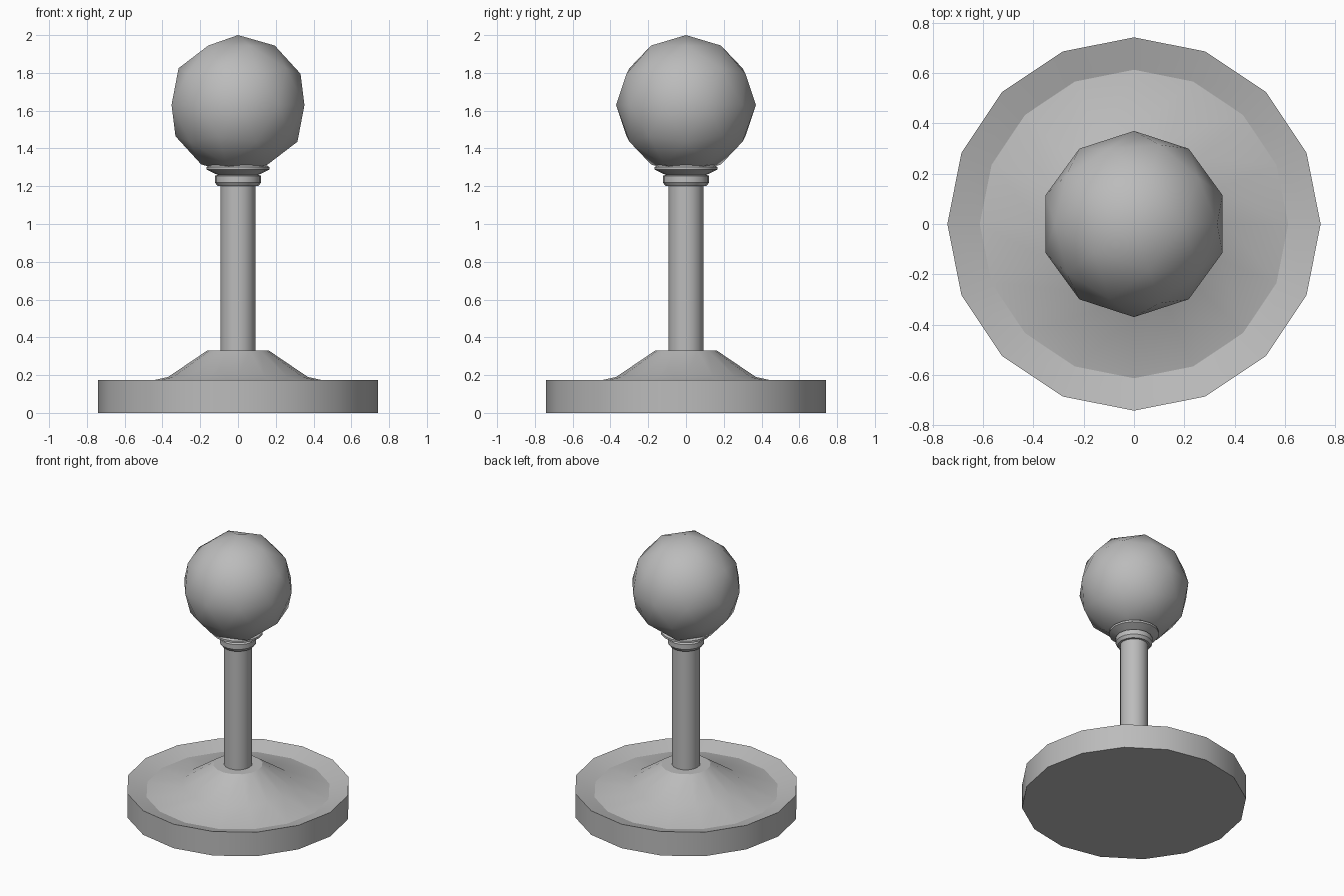
import bpy, bmesh, math

if "Cube" in bpy.data.objects:
    bpy.data.objects.remove(bpy.data.objects["Cube"])

grey = bpy.data.materials.new("plain grey")
grey.diffuse_color = (0.5, 0.5, 0.5, 1)
grey.use_nodes = True
grey.node_tree.nodes["Principled BSDF"].inputs["Base Color"].default_value = grey.diffuse_color


def finish(name, bm, angle):
    """Turn a bmesh into a named, grey, smooth-by-angle object."""
    bmesh.ops.recalc_face_normals(bm, faces=bm.faces)
    mesh = bpy.data.meshes.new(name)
    bm.to_mesh(mesh)
    bm.free()
    mesh.materials.append(grey)
    ob = bpy.data.objects.new(name, mesh)
    bpy.context.collection.objects.link(ob)
    bpy.ops.object.select_all(action='DESELECT')
    ob.select_set(True)
    bpy.context.view_layer.objects.active = ob
    bpy.ops.object.shade_smooth_by_angle(angle=math.radians(angle))
    return ob


def lathe(name, profile, sides=16):
    """Revolve (radius, z) points from bottom to top and cap both ends."""
    bm = bmesh.new()
    rings = [[bm.verts.new((r * math.cos(math.tau * i / sides),
                            r * math.sin(math.tau * i / sides), z))
              for i in range(sides)] for r, z in profile]
    for a, b in zip(rings, rings[1:]):
        for i in range(sides):
            j = (i + 1) % sides
            bm.faces.new((a[i], a[j], b[j], b[i]))
    bm.faces.new(rings[0][::-1])
    bm.faces.new(rings[-1])
    return finish(name, bm, 28)


# Round base: dished rim, then a flared cone up to a small flat top
lathe("base", [(0.742, 0), (0.742, 0.175), (0.613, 0.137),
               (0.37, 0.19), (0.163, 0.33)])

# Upright stick
lathe("shaft", [(0.093, 0.32), (0.093, 1.21)])

# Stepped collar under the ball
lathe("collar", [(0.108, 1.2), (0.122, 1.22), (0.122, 1.255), (0.108, 1.26),
                 (0.166, 1.288), (0.166, 1.302), (0.15, 1.312)])

# Ball grip
bm = bmesh.new()
bmesh.ops.create_icosphere(bm, subdivisions=2, radius=0.37)
bmesh.ops.translate(bm, verts=bm.verts, vec=(0, 0, 1.63))
finish("ball_grip", bm, 60)
